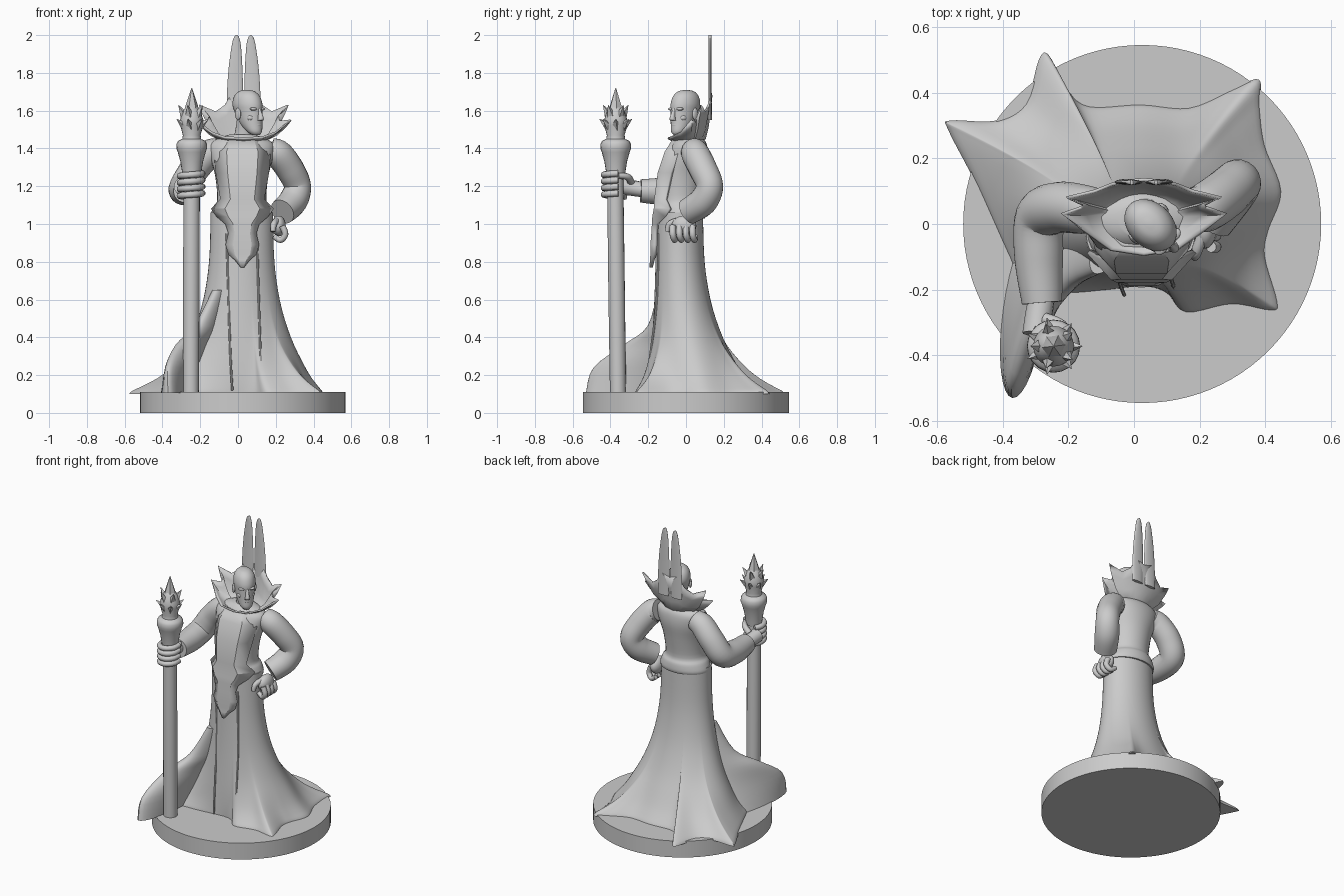
import bpy, bmesh, math
from mathutils import Vector, Matrix

cube = bpy.data.objects.get("Cube")
if cube:
    bpy.data.objects.remove(cube)

grey = bpy.data.materials.new("stone_grey")
grey.use_nodes = True
TONE = (0.6, 0.6, 0.6, 1)
grey.diffuse_color = TONE
grey.node_tree.nodes["Principled BSDF"].inputs["Base Color"].default_value = TONE
MID = 0.03  # centre line of the body


def smooth(pts, n=5, closed=False):
    """Catmull-Rom resampling of tuples of any length."""
    out, m = [], len(pts)
    for i in range(m if closed else m - 1):
        idx = [i - 1, i, i + 1, i + 2]
        idx = [k % m if closed else min(max(k, 0), m - 1) for k in idx]
        a, b, c, d = (pts[k] for k in idx)
        for s in range(n):
            t = s / n
            out.append(tuple(0.5 * (2*q + (r-p)*t + (2*p-5*q+4*r-v)*t*t + (3*q-p-3*r+v)*t**3)
                             for p, q, r, v in zip(a, b, c, d)))
    return out if closed else out + [tuple(pts[-1])]


def loft(name, rings, cyclic=True, caps=True, thick=0, matrix=None, angle=40):
    """Skin a list of equal-length point rings."""
    bm = bmesh.new()
    rows = [[bm.verts.new(p) for p in ring] for ring in rings]
    n = len(rows[0])
    for a, b in zip(rows, rows[1:]):
        for i in range(n if cyclic else n - 1):
            j = (i + 1) % n
            bm.faces.new((a[i], a[j], b[j], b[i]))
    if caps and cyclic:
        bm.faces.new(rows[0][::-1])
        bm.faces.new(rows[-1])
    bmesh.ops.recalc_face_normals(bm, faces=bm.faces)
    if matrix:
        bm.transform(matrix)
    mesh = bpy.data.meshes.new(name)
    bm.to_mesh(mesh)
    bm.free()
    mesh.materials.append(grey)
    ob = bpy.data.objects.new(name, mesh)
    bpy.context.collection.objects.link(ob)
    if thick:
        mod = ob.modifiers.new("thickness", "SOLIDIFY")
        mod.thickness, mod.offset = thick, 0
    bpy.ops.object.select_all(action="DESELECT")
    ob.select_set(True)
    bpy.context.view_layer.objects.active = ob
    bpy.ops.object.shade_smooth_by_angle(angle=math.radians(angle))
    return ob


def ellipse(cx, cy, rx, ry, z, n=32):
    turn = [math.tau * i / n for i in range(n)]
    return [(cx + rx * math.cos(a), cy + ry * math.sin(a), z) for a in turn]


def stack(name, sections, n=32, **kw):
    """Loft of ellipses given as (cx, cy, rx, ry, z)."""
    return loft(name, [ellipse(*s, n=n) for s in sections], **kw)


def sweep(name, path, n=20, steps=6, angle=40):
    """Round limb along (x, y, z, radius) points."""
    path = smooth(path, steps) if steps else path
    pts = [Vector(p[:3]) for p in path]
    u, rings = Vector((0.9, 0.1, 0.3)), []
    for i, p in enumerate(pts):
        t = (pts[min(i + 1, len(pts) - 1)] - pts[max(i - 1, 0)]).normalized()
        u = (u - t * u.dot(t)).normalized()
        v = t.cross(u)
        rings.append([p + path[i][3] * (u * math.cos(math.tau * k / n) + v * math.sin(math.tau * k / n))
                      for k in range(n)])
    return loft(name, rings, angle=angle)


def blob(name, loc, size, matrix=Matrix()):
    cs = [math.pi * (i / 12 - 0.5) for i in range(1, 12)]
    rings = [ellipse(loc[0], loc[1], size[0] * math.cos(a), size[1] * math.cos(a),
                     loc[2] + size[2] * math.sin(a), 20) for a in cs]
    return loft(name, rings, matrix=matrix)


# Round base
stack("base_disc", [(0.025, 0, 0.545, 0.545, z) for z in (0, 0.11)], n=96)

# Robe skirt: star-shaped hem blended up into an oval waist
hem = [(.03, -.19), (.1, -.21), (.16, -.27), (.3, -.245), (.42, -.265), (.44, -.24), (.4, -.1),
       (.41, -.02), (.45, .1), (.4, .24), (.385, .36), (.38, .44), (.3, .41), (.17, .355),
       (.02, .365), (-.14, .36), (-.21, .42), (-.26, .515), (-.29, .5), (-.33, .37),
       (-.42, .315), (-.56, .315), (-.565, .285), (-.48, .12), (-.38, -.1), (-.33, -.2),
       (-.2, -.21), (-.08, -.2)]
hem = smooth(hem, 5, True)


def oval(a, cx, cy, rx, ry):
    r = 1 / math.hypot(math.cos(a) / rx, math.sin(a) / ry)
    return Vector((cx + r * math.cos(a), cy + r * math.sin(a)))


flare = [(.1, 1), (.118, .98), (.15, .9), (.2, .78), (.28, .62), (.4, .4), (.55, .2),
         (.7, .08), (.85, .02), (1.06, 0)]
rings = []
for z, w in smooth(flare, 3):
    ring = []
    for h in hem:
        a = math.atan2(h[1] - 0.04, h[0] - 0.02)
        waist, mid = oval(a, 0.02, -0.035, 0.165, 0.125), oval(a, 0.01, 0.07, 0.41, 0.28)
        p = waist + w * (mid - waist) + max(w, 0) ** 3 * (Vector(h) - mid)
        ring.append((p.x, p.y, z))
    rings.append(ring)
loft("robe_skirt", rings, angle=60)

# Robe train sweeping forward beside the staff: (z, tip x, tip y, root x, half width)
train = [(.105, -.37, -.53, -.3, .065), (.24, -.37, -.49, -.22, .055), (.36, -.32, -.33, -.15, .05),
         (.46, -.22, -.2, -.1, .05), (.65, -.12, -.15, -.05, .04)]
rings = []
for z, tx, ty, rx, w in smooth(train, 4):
    tip, root = Vector((tx, ty, z)), Vector((rx, 0, z))
    mid, axis = (tip + root) / 2, (tip - root) / 2
    side = axis.cross(Vector((0, 0, 1))).normalized() * w
    rings.append([mid + axis * math.cos(math.tau * k / 32) + side * math.sin(math.tau * k / 32)
                  for k in range(32)])
loft("robe_train", rings)

# Front seams of the robe
for name, x in (("left_seam", 0.1), ("right_seam", -0.06)):
    sweep(name, [(x, -.145, .95, .006), (x + .01, -.155, .6, .006), (x + .02, -.19, .3, .006),
                 (x + .03, -.215, .12, .006)], n=8)

# Jacket with flared lower rim
torso = [(.165, -.15, .1, 1.03), (.165, -.15, .105, 1.05), (.15, -.15, .1, 1.09), (.13, -.15, .085, 1.13),
         (.14, -.145, .1, 1.25), (.165, -.115, .115, 1.35), (.17, -.085, .11, 1.42),
         (.12, -.06, .09, 1.455), (.06, -.04, .07, 1.475)]
stack("jacket", [(MID - 0.01, (f + b) / 2, r, (b - f) / 2, z) for r, f, b, z in smooth(torso, 4)])

# Faceted breastplate running down into a pointed tabard: (half width, y, z)
plate = [(.1, -.06, 1.45), (.145, -.105, 1.38), (.135, -.142, 1.27), (.11, -.16, 1.13), (.16, -.163, 1.08),
         (.13, -.17, 1.04), (.085, -.172, 1), (.07, -.175, .95), (.085, -.18, .89), (.07, -.18, .84),
         (.035, -.182, .81), (.004, -.185, .77)]
rings = []
for w, y, z in plate:
    back = 0.5 * w if z > 1.03 else 0.25 * w
    rings.append([(MID - 0.007 + k * w, y + (back if abs(k) == 1 else 0), z) for k in (-1, -.55, .55, 1)])
loft("breastplate", rings, cyclic=False, thick=0.018, angle=25)

# Sleeves with turned cuffs
left = [(.17, .045, 1.39, .065), (.215, .05, 1.37, .075), (.275, .09, 1.29, .075), (.315, .125, 1.2, .072),
        (.29, .09, 1.12, .076), (.235, .01, 1.065, .07)]
right = [(-.1, .04, 1.39, .065), (-.155, .045, 1.37, .075), (-.23, .05, 1.29, .078),
         (-.285, .02, 1.2, .077), (-.29, -.1, 1.175, .075), (-.28, -.24, 1.175, .062)]
sweep("left_sleeve", left)
sweep("right_sleeve", right)

# Left hand resting on the hip
blob("left_hand", (.215, -.01, .99), (.038, .065, .055))
for i in range(4):
    y = -0.07 + 0.035 * i
    sweep("left_finger", [(.235, y, .99, .017), (.25, y, .945, .017), (.225, y + .01, .915, .016),
                          (.19, y + .015, .935, .014)], n=10, steps=4)
sweep("left_thumb", [(.21, -.03, 1.02, .018), (.19, -.085, 1, .017), (.185, -.1, .96, .013)], n=10)

# Right hand gripping the staff
sweep("right_hand", [(-.28, -.22, 1.18, .04), (-.29, -.28, 1.19, .042), (-.295, -.335, 1.2, .045)], n=14)
for i in range(4):
    z, path = 1.145 + 0.035 * i, []
    for k in range(7):
        a = math.radians(130 + 40 * k)
        path.append((-.248 + .06 * math.cos(a), -.37 + .065 * math.sin(a), z + .003 * k, .017))
    sweep("right_finger", path, n=10, steps=3)
sweep("right_thumb", [(-.27, -.29, 1.22, .02), (-.22, -.31, 1.25, .018), (-.19, -.36, 1.255, .014)], n=10)

# Staff shaft, flared socket and thorned crystal head
sweep("staff_shaft", [(-.25, -.36, .11, .043), (-.247, -.368, .7, .044), (-.245, -.375, 1.28, .043)], n=16)
socket = [(.048, 1.25), (.052, 1.28), (.06, 1.33), (.074, 1.38), (.081, 1.4), (.08, 1.425), (.072, 1.44),
          (.05, 1.45), (.047, 1.47), (.06, 1.52), (.062, 1.55), (.045, 1.6), (.03, 1.62)]
SX, SY = -.245, -.372
stack("staff_head", [(SX, SY, r, r, z) for r, z in socket], n=20)
sweep("crystal_tip", [(SX, SY, 1.56, .045), (SX, SY, 1.62, .035), (SX, SY, 1.72, .002)], n=6, steps=0, angle=15)
for row, (z, rise, reach, count) in enumerate([(1.52, .035, .088, 7), (1.57, .06, .07, 5)]):
    for i in range(count):
        a = math.tau * (i + row / 2) / count
        c, s = math.cos(a), math.sin(a)
        sweep("thorn", [(SX + .03 * c, SY + .03 * s, z - .01, .03),
                        (SX + reach * c, SY + reach * s, z + rise, .001)], n=4, steps=0, angle=15)

# Spiked dish collar, mirrored about the centre line
half = [(0, -.095, 1.455), (.1, -.08, 1.46), (.17, -.03, 1.485), (.25, .03, 1.55), (.19, .05, 1.545),
        (.185, .06, 1.57), (.235, .08, 1.63), (.15, .1, 1.595), (.1, .12, 1.63), (.06, .13, 1.7), (0, .135, 1.68)]
rim = half + [(-x, y, z) for x, y, z in half[-2:0:-1]]
rings = []
for t, zt in ((0, 0), (.3, .05), (.6, .3), (.85, .7), (1, 1)):
    ring = []
    for x, y, z in rim:
        a = math.atan2(y - 0.03, x)
        inner = Vector((.065 * math.cos(a), .02 + .065 * math.sin(a)))
        p = inner.lerp(Vector((x, y)), t)
        ring.append((MID + p.x, p.y, 1.44 + (z - 1.44) * zt))
    rings.append(ring)
loft("collar", rings, caps=False, thick=0.01, angle=50)

# Two tall collar blades
blade = [(.05, .04, 1.55), (.046, .042, 1.7), (.043, .036, 1.83), (.039, .025, 1.94), (.038, .015, 1.985),
         (.037, .004, 2)]
for name, s in (("left_blade", 1), ("right_blade", -1)):
    stack(name, [(MID + s * x, .127, w, .008 + .012 * max(0, 1.75 - z), z) for x, w, z in smooth(blade, 4)], n=16)

# Bald head turned towards its left
turn = Matrix.Translation((.052, -.005, 1.597)) @ Matrix.Rotation(math.radians(46), 4, "Z")
skull = [(0, -.06, .018, .018, -.127), (0, -.05, .038, .04, -.108), (0, -.025, .053, .064, -.065),
         (0, -.004, .063, .084, 0), (0, .003, .067, .089, .04), (0, .006, .058, .076, .08),
         (0, .008, .035, .048, .105), (0, .008, .006, .008, .113)]
stack("head", smooth(skull, 4), matrix=turn)
nose = [(0, -.09, .018, .013, -.05), (0, -.096, .015, .017, -.04), (0, -.088, .01, .014, -.01),
        (0, -.08, .009, .01, .015)]
stack("nose", smooth(nose, 3), n=12, matrix=turn)
blob("lips", (0, -.078, -.073), (.022, .012, .008), turn)
blob("chin", (0, -.07, -.108), (.022, .02, .018), turn)
for side, s in (("left", 1), ("right", -1)):
    blob(side + "_brow", (s * .028, -.07, .012), (.024, .017, .009), turn)
    blob(side + "_cheek", (s * .034, -.05, -.035), (.02, .022, .018), turn)
    blob(side + "_ear", (s * .065, .01, -.015), (.01, .02, .032), turn)
sweep("neck", [(MID, .03, 1.43, .06), (.035, .02, 1.49, .05), (.045, .01, 1.56, .05)])
